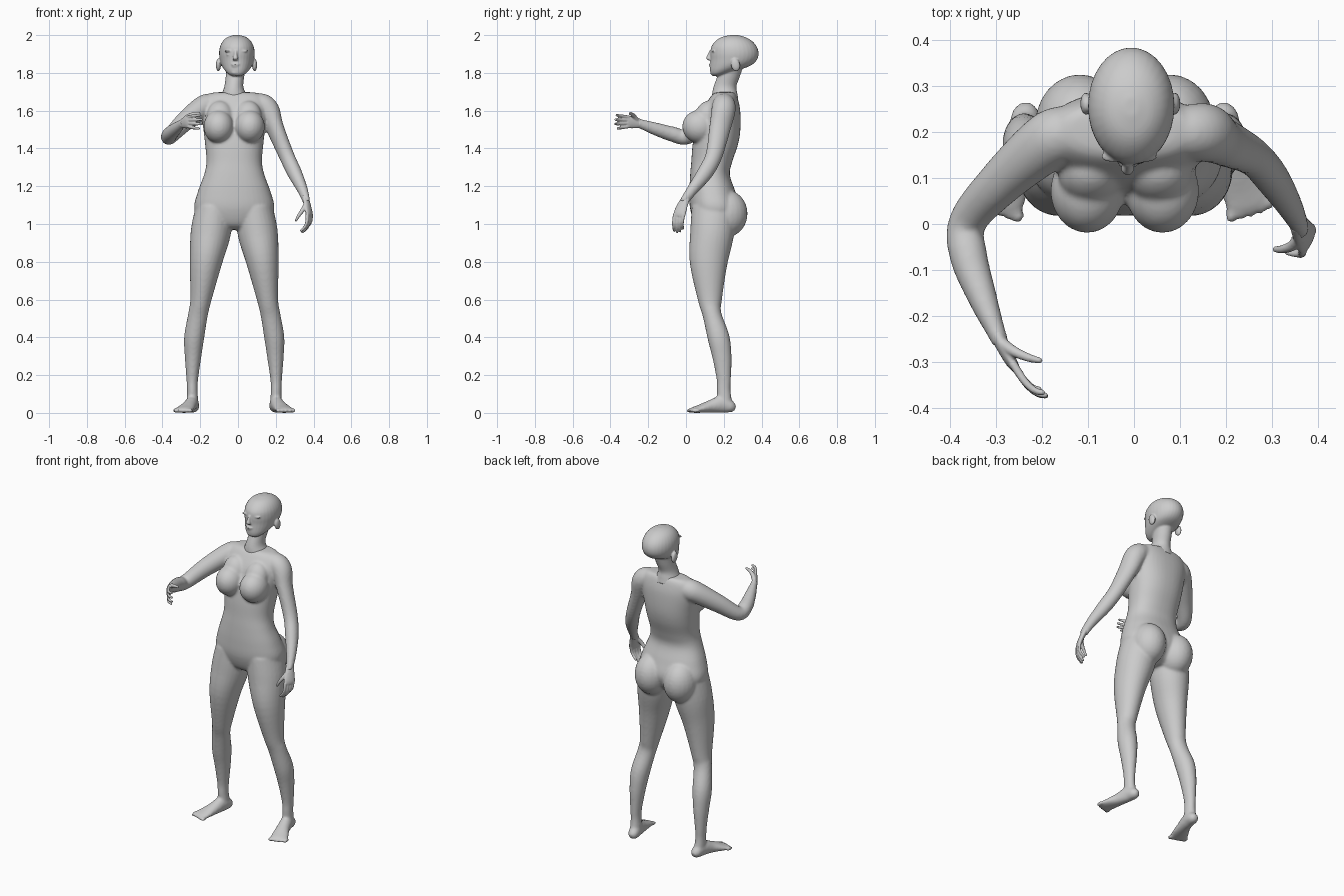
import bpy, bmesh, math
from mathutils import Vector, Matrix

MID = -0.02  # body's own mirror plane in x


def smooth_path(secs, steps=5):
    """Catmull-Rom through section tuples (x, y, z, ra, rb)."""
    out = []
    for i in range(len(secs) - 1):
        p = [secs[max(i - 1, 0)], secs[i], secs[i + 1], secs[min(i + 2, len(secs) - 1)]]
        for k in range(steps):
            t = k / steps
            out.append([0.5 * (2 * b + (c - a) * t + (2 * a - 5 * b + 4 * c - d) * t * t
                               + (3 * b - a - 3 * c + d) * t ** 3) for a, b, c, d in zip(*p)])
    return out + [list(secs[-1])]


def loft(bm, secs, ref=(0, 1, 0), level=False, n=28, power=1.0):
    """Skin elliptical rings; rb lies along ref, ra across it."""
    path = smooth_path(secs)
    rings = []
    for i, s in enumerate(path):
        c = Vector(s[:3])
        a, b = path[max(i - 1, 0)], path[min(i + 1, len(path) - 1)]
        t = Vector((0, 0, 1)) if level else (Vector(b[:3]) - Vector(a[:3])).normalized()
        v = Vector(ref)
        v = (v - t * v.dot(t)).normalized()
        u = v.cross(t)
        ring = []
        for k in range(n):
            w = 2 * math.pi * k / n
            cs, sn = math.cos(w), math.sin(w)
            cs, sn = (math.copysign(abs(q) ** power, q) for q in (cs, sn))
            ring.append(bm.verts.new(c + u * cs * max(s[3], 0.001) + v * sn * max(s[4], 0.001)))
        rings.append(ring)
    for r, q in zip(rings, rings[1:]):
        for k in range(n):
            bm.faces.new((r[k], r[(k + 1) % n], q[(k + 1) % n], q[k]))
    bm.faces.new(rings[0])
    bm.faces.new(rings[-1])


def ball(bm, c, r, turn=0.0):
    m = Matrix.Translation(c) @ Matrix.Rotation(turn, 4, 'X') @ Matrix.Diagonal((*r, 1))
    bmesh.ops.create_uvsphere(bm, u_segments=24, v_segments=16, radius=1, matrix=m)


def tube(bm, pts, r0, r1):
    """Finger: tapered tube with a rounded tip."""
    m = len(pts) - 1
    loft(bm, [(*p, r0 + (r1 - r0) * i / m, r0 + (r1 - r0) * i / m) for i, p in enumerate(pts)],
         (0.3, 0.5, 0.8), n=12)
    ball(bm, pts[-1], (r1, r1, r1))


def fuse(name, bm, voxel, rounds):
    """Merge overlapping shells into one smooth skin."""
    bmesh.ops.recalc_face_normals(bm, faces=bm.faces)
    me = bpy.data.meshes.new(name)
    bm.to_mesh(me)
    bm.free()
    ob = bpy.data.objects.new(name, me)
    bpy.context.collection.objects.link(ob)
    rm = ob.modifiers.new("skin", 'REMESH')
    rm.mode = 'VOXEL'
    rm.voxel_size = voxel
    rm.use_smooth_shade = True
    sm = ob.modifiers.new("soften", 'SMOOTH')
    sm.factor = 0.5
    sm.iterations = rounds
    return ob


body = bmesh.new()

# torso: (z, half width, front y, back y)
torso = [(0.97, .09, .09, .20), (1.0, .17, .05, .25), (1.08, .212, .022, .285), (1.17, .193, .018, .262),
         (1.26, .160, .022, .232), (1.33, .147, .028, .245), (1.42, .154, .035, .275), (1.50, .163, .05, .288),
         (1.60, .176, .085, .287), (1.66, .168, .12, .275), (1.69, .135, .145, .262), (1.698, .08, .17, .25)]
loft(body, [(MID, (a + b) / 2, z, w, (b - a) / 2) for z, w, a, b in torso], level=True, n=40, power=0.88)

# breasts, buttocks, legs and feet on both sides
leg = [(-.125, .15, 1.08, .10, .12), (-.145, .138, .95, .106, .116), (-.17, .12, .8, .086, .101),
       (-.197, .127, .6, .056, .064), (-.212, .138, .52, .052, .05), (-.232, .172, .4, .053, .058),
       (-.238, .19, .3, .044, .051), (-.242, .2, .18, .031, .038), (-.242, .2, .12, .028, .036),
       (-.24, .205, .05, .03, .038), (-.24, .205, .02, .024, .03)]
foot = [(-.232, .262, .026, .014, .014), (-.235, .24, .032, .03, .031), (-.243, .19, .045, .034, .045),
        (-.258, .13, .034, .038, .034), (-.278, .075, .022, .048, .022), (-.292, .04, .015, .05, .015),
        (-.297, .025, .011, .044, .009)]
for flip in (False, True):
    def side(x):
        return 2 * MID - x if flip else x
    loft(body, [(side(s[0]), *s[1:]) for s in leg])
    loft(body, [(side(s[0]), *s[1:]) for s in foot], ref=(0, 0, 1))
    for i in range(5):
        ball(body, (side(-.252 - .021 * i), .022 + .007 * i, .012), (.013 - .001 * i, .023, .012))
    ball(body, (side(-.102), .072, 1.515), (.080, .092, .088), -0.15)
    ball(body, (side(-.095), .105, 1.57), (.07, .06, .085), -0.35)
    ball(body, (side(-.118), .213, 1.055), (.098, .113, .125))

# arms: one raised forward, one hanging
raised = [(-.10, .20, 1.63, .05, .05), (-.155, .195, 1.628, .062, .062), (-.20, .17, 1.608, .062, .06),
          (-.29, .09, 1.535, .05, .051), (-.362, .005, 1.462, .041, .041), (-.36, -.07, 1.475, .041, .04),
          (-.33, -.16, 1.503, .032, .034), (-.298, -.24, 1.53, .02, .025), (-.288, -.262, 1.535, .018, .025)]
hanging = [(.06, .20, 1.63, .05, .05), (.12, .20, 1.632, .06, .06), (.16, .198, 1.60, .06, .064),
           (.195, .18, 1.51, .046, .058), (.258, .147, 1.36, .04, .045), (.300, .10, 1.27, .038, .042),
           (.338, .04, 1.19, .029, .031), (.358, .0, 1.135, .021, .025), (.362, -.01, 1.115, .018, .025)]
loft(body, raised, ref=(0, 0, 1))
loft(body, hanging, ref=(-.4, .9, 0))
fuse("body", body, 0.0075, 6)

# raised hand
hand = bmesh.new()
loft(hand, [(-.300, -.235, 1.53, .017, .022), (-.284, -.268, 1.536, .015, .03),
            (-.268, -.298, 1.54, .013, .034), (-.258, -.313, 1.541, .010, .032)], ref=(0, 0, 1), n=20)
for i in range(4):
    s = i - 1.5
    reach = (.8, 1, .98, .9)[i]
    z = 1.541 + .0165 * s
    tube(hand, [(-.264, -.303, z), (-.264 + .03 * reach, -.303 - .045 * reach, z + .004 * s),
                (-.264 + .054 * reach, -.303 - .066 * reach, z + .006 * s),
                (-.264 + .072 * reach, -.303 - .071 * reach, z + .007 * s)], .0095, .0065)
tube(hand, [(-.285, -.262, 1.55), (-.262, -.277, 1.572), (-.232, -.29, 1.583), (-.206, -.297, 1.586)], .014, .007)
fuse("raised_hand", hand, 0.0035, 3)

# hanging hand
hand = bmesh.new()
loft(hand, [(.356, .004, 1.145, .017, .022), (.367, -.018, 1.10, .015, .03),
            (.376, -.032, 1.06, .013, .035), (.378, -.036, 1.04, .010, .033)], ref=(-.4, -.9, 0), n=20)
for i in range(4):
    s = i - 1.5
    reach = (.8, .95, 1, .92)[i]
    x, y = .377 - .007 * s, -.036 - .0155 * s
    tube(hand, [(x, y, 1.052), (x - .002, y - .006, 1.052 - .045 * reach),
                (x - .014, y - .006, 1.052 - .074 * reach), (x - .032, y - .003, 1.052 - .095 * reach)], .0095, .0065)
tube(hand, [(.362, -.028, 1.105), (.343, -.048, 1.075), (.322, -.055, 1.045), (.308, -.055, 1.02)], .014, .007)
fuse("hanging_hand", hand, 0.0035, 3)

# head: (z, half width, front y, back y)
head = bmesh.new()
skull = [(1.783, .022, .142, .18), (1.795, .045, .131, .22), (1.815, .065, .127, .28), (1.84, .081, .128, .345),
         (1.87, .090, .130, .376), (1.905, .094, .129, .384), (1.94, .089, .135, .374), (1.97, .073, .158, .348),
         (1.99, .048, .19, .312), (2.0, .015, .235, .275)]
loft(head, [(-.006, (a + b) / 2, z, w, (b - a) / 2) for z, w, a, b in skull], level=True, n=32)
# neck
loft(head, [(MID, .208, 1.66, .085, .07), (-.022, .205, 1.695, .062, .066), (-.022, .207, 1.73, .05, .06),
            (-.016, .225, 1.78, .049, .06), (-.008, .245, 1.84, .052, .06)], level=True)
# nose, brow, lips, chin and ears
loft(head, [(-.012, .134, 1.918, .008, .010), (-.013, .125, 1.895, .009, .012), (-.014, .120, 1.876, .015, .014),
            (-.014, .128, 1.866, .012, .008)], level=True, n=16)
ball(head, (-.013, .130, 1.845), (.022, .009, .006))
ball(head, (-.013, .132, 1.835), (.019, .008, .006))
ball(head, (-.013, .142, 1.803), (.024, .014, .014))
for sx in (-1, 1):
    ball(head, (-.011 + sx * .036, .147, 1.915), (.027, .013, .006))
    ball(head, (-.011 + sx * .036, .151, 1.897), (.015, .010, .008))
    ball(head, (-.008 + sx * .096, .262, 1.842), (.013, .024, .034), 0.2)
fuse("head", head, 0.0045, 3)
